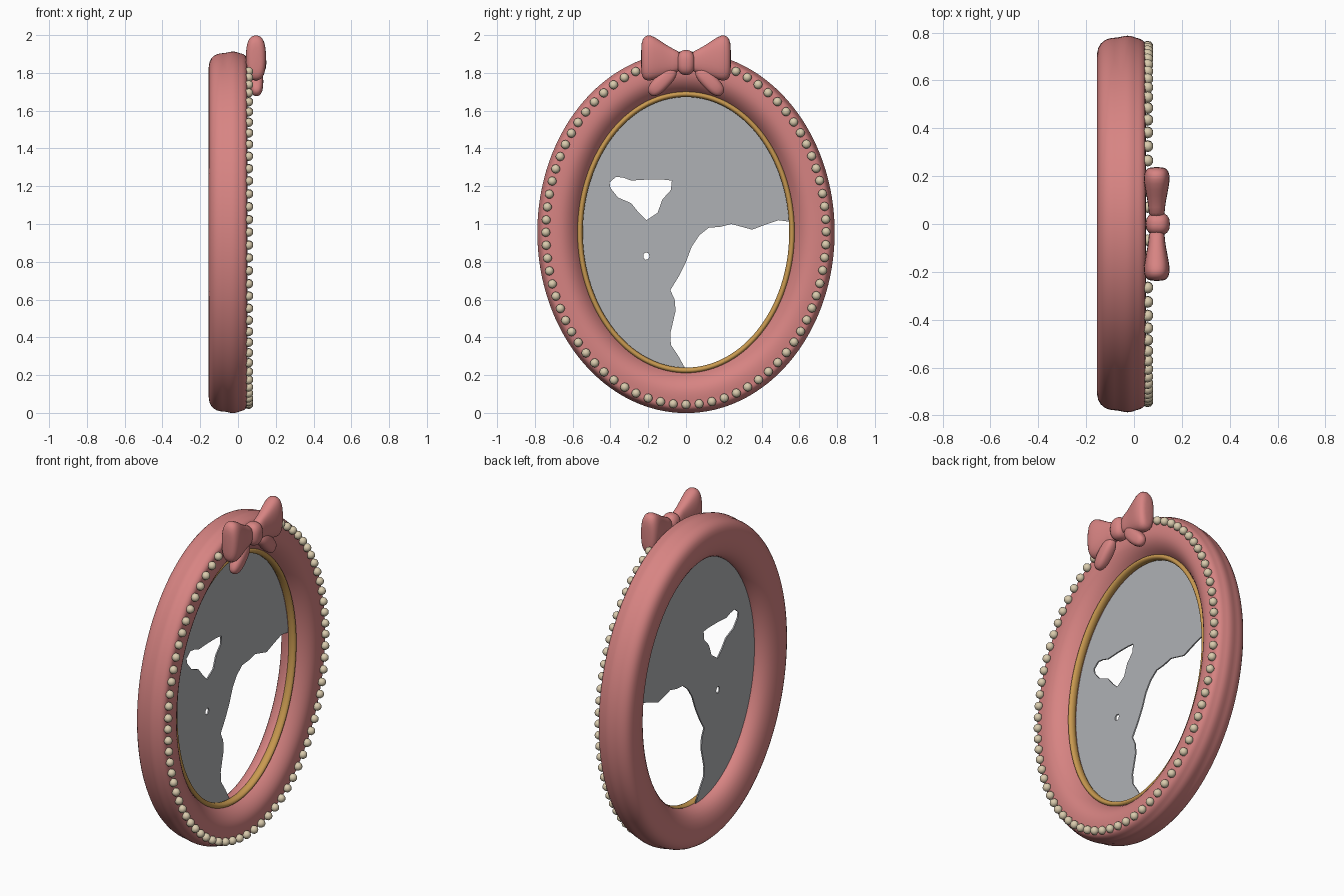
import bpy, bmesh, math
from mathutils import Matrix, Vector

if "Cube" in bpy.data.objects:
    bpy.data.objects.remove(bpy.data.objects["Cube"])

CZ, A, B = 0.956, 0.55, 0.72      # centre height and half axes of the opening


def material(name, rgb):
    m = bpy.data.materials.new(name)
    m.diffuse_color = (*rgb, 1)
    m.use_nodes = True
    m.node_tree.nodes["Principled BSDF"].inputs["Base Color"].default_value = m.diffuse_color
    return m


PINK = material("dusty_pink", (0.68, 0.23, 0.225))
CREAM = material("cream_pearl", (0.70, 0.60, 0.42))
GOLD = material("old_gold", (0.58, 0.32, 0.08))
SILVER = material("mirror_grey", (0.43, 0.44, 0.46))


def finish(name, bm, mat, subdiv=0):
    bmesh.ops.recalc_face_normals(bm, faces=bm.faces[:])
    for f in bm.faces:
        f.smooth = True
    me = bpy.data.meshes.new(name)
    bm.to_mesh(me)
    bm.free()
    me.materials.append(mat)
    ob = bpy.data.objects.new(name, me)
    bpy.context.collection.objects.link(ob)
    if subdiv:
        mod = ob.modifiers.new("smooth", 'SUBSURF')
        mod.levels = mod.render_levels = subdiv
    return ob


def oval(d, x, t):
    return Vector((x, (A + d) * math.cos(t), CZ + (B + d) * math.sin(t)))


def bridge_rings(bm, rings, closed):
    n = len(rings[0])
    for i in range(len(rings) if closed else len(rings) - 1):
        p, q = rings[i], rings[(i + 1) % len(rings)]
        for j in range(n):
            k = (j + 1) % n
            bm.faces.new((p[j], p[k], q[k], q[j]))


def oval_sweep(name, profile, mat, seg=96):
    bm = bmesh.new()
    rings = [[bm.verts.new(oval(d, x, math.tau * i / seg)) for d, x in profile] for i in range(seg)]
    bridge_rings(bm, rings, True)
    return finish(name, bm, mat, 1)


# Oval frame: rounded back, lightly ridged rim, front dished toward the glass
oval_sweep("frame", [
    (0.002, -0.055), (0.004, -0.085), (0.03, -0.125), (0.08, -0.15), (0.14, -0.158),
    (0.19, -0.152), (0.217, -0.13), (0.230, -0.095), (0.228, -0.07), (0.238, -0.04),
    (0.238, -0.012), (0.228, 0.008), (0.226, 0.028), (0.208, 0.050), (0.185, 0.046),
    (0.165, 0.050), (0.13, 0.052), (0.095, 0.046), (0.06, 0.024), (0.035, -0.005),
    (0.02, -0.03)], PINK)

# Gold inner trim
oval_sweep("gold_trim", [(0.012 + 0.017 * math.cos(math.tau * k / 8),
                          -0.033 + 0.026 * math.sin(math.tau * k / 8)) for k in range(8)], GOLD)

# Pearl beads, evenly spaced along the rim, left out behind the bow
bm = bmesh.new()
N = 2000
path = [oval(0.192, 0.057, -math.pi / 2 + math.tau * i / N) for i in range(N + 1)]
step = sum((path[i + 1] - path[i]).length for i in range(N)) / 76
run = step
for i in range(N):
    if run >= step:
        run -= step
        p = path[i]
        if not (p.z > CZ and abs(p.y) < 0.24):
            bmesh.ops.create_icosphere(bm, subdivisions=2, radius=0.024,
                                       matrix=Matrix.Translation(p))
    run += (path[i + 1] - path[i]).length
finish("pearl_beads", bm, CREAM)

# Broken mirror glass: an oval sheet with a large missing corner and two holes
crack = [(-0.04, 0.30), (-0.08, 0.36), (-0.083, 0.42), (-0.055, 0.54), (-0.06, 0.6),
         (-0.083, 0.65), (-0.04, 0.72), (0.0, 0.80), (0.03, 0.88), (0.07, 0.94), (0.12, 0.98),
         (0.18, 0.985), (0.24, 1.0), (0.35, 0.97), (0.43, 1.0), (0.49, 1.02)]
t0, t1 = math.asin((1.01 - CZ) / B), 1.5 * math.pi
outer = []
for i in range(81):
    p = oval(0.008, 0, t0 + (t1 - t0) * i / 80)
    outer.append((p.y, p.z))
hole = [(-0.40, 1.19), (-0.405, 1.22), (-0.37, 1.25), (-0.33, 1.245), (-0.29, 1.23),
        (-0.21, 1.235), (-0.12, 1.235), (-0.075, 1.23), (-0.08, 1.18), (-0.125, 1.13),
        (-0.15, 1.06), (-0.21, 1.02), (-0.25, 1.06), (-0.29, 1.11), (-0.36, 1.14)]
chip = [(-0.21 + 0.017 * math.cos(k * math.tau / 7), 0.83 + 0.02 * math.sin(k * math.tau / 7))
        for k in range(7)]
cu = bpy.data.curves.new("mirror_glass", 'CURVE')
cu.dimensions = '2D'
cu.fill_mode = 'BOTH'
cu.extrude = 0.004
for pts in (outer + crack, hole, chip):
    s = cu.splines.new('POLY')
    s.points.add(len(pts) - 1)
    for q, (y, z) in zip(s.points, pts):
        q.co = (y, z, 0, 1)
    s.use_cyclic_u = True
cu.materials.append(SILVER)
glass = bpy.data.objects.new("mirror_glass", cu)
bpy.context.collection.objects.link(glass)
glass.matrix_world = Matrix(((0, 0, 1, -0.06), (1, 0, 0, 0), (0, 1, 0, 0), (0, 0, 0, 1)))
bpy.context.view_layer.objects.active = glass
glass.select_set(True)
bpy.ops.object.convert(target='MESH')


# Bow: loops lofted along y, plus tails and knot
def bow_loop(name, side):
    bm = bmesh.new()
    sections = [(0.02, 1.86, .050, .034), (0.07, 1.862, .066, .034), (0.12, 1.87, .090, .044),
                (0.17, 1.878, .118, .054), (0.205, 1.88, .126, .056), (0.232, 1.876, .108, .045),
                (0.238, 1.875, .06, .02)]
    rings = []
    for y, z, hz, hx in sections:
        ring = []
        for k in range(16):
            c, s = math.cos(math.tau * k / 16), math.sin(math.tau * k / 16)
            ring.append(bm.verts.new((0.095 + hx * math.copysign(abs(c) ** .7, c), side * y,
                                      z + hz * math.copysign(abs(s) ** .85, s))))
        rings.append(ring)
    bridge_rings(bm, rings, False)
    bm.faces.new(rings[0])
    bm.faces.new(rings[-1])
    finish(name, bm, PINK, 1)


def blob(name, centre, half, angle=0):
    bm = bmesh.new()
    m = Matrix.Translation(centre) @ Matrix.Rotation(angle, 4, 'X') @ Matrix.Diagonal((*half, 1))
    bmesh.ops.create_uvsphere(bm, u_segments=24, v_segments=16, radius=1)
    for v in bm.verts:      # push the sphere toward a soft box
        v.co = Vector([math.copysign(abs(c) ** 0.8, c) for c in v.co])
    bmesh.ops.transform(bm, matrix=m, verts=bm.verts[:])
    finish(name, bm, PINK)


for label, side in (("left", -1), ("right", 1)):
    bow_loop("bow_loop_" + label, side)
    blob("bow_tail_" + label, (0.098, side * 0.125, 1.755), (0.036, 0.095, 0.042), -side * 0.8)
blob("bow_knot", (0.1, 0, 1.855), (0.05, 0.048, 0.066))
